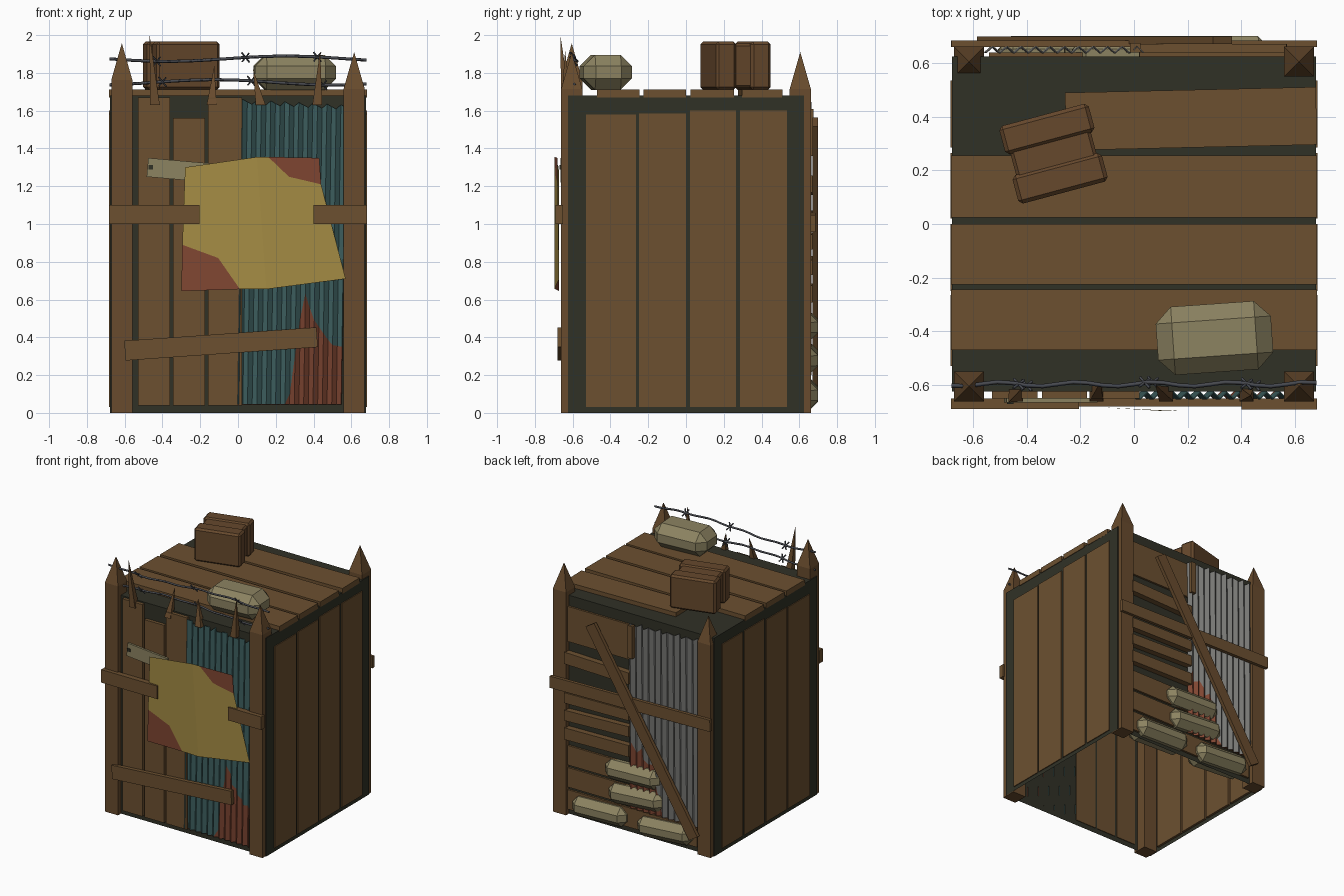
import bpy, bmesh, math
from mathutils import Matrix, Vector, Euler

if "Cube" in bpy.data.objects:
    bpy.data.objects.remove(bpy.data.objects["Cube"])


def mat(name, r, g, b):
    lin = lambda c: ((c / 255 + 0.055) / 1.055) ** 2.4
    m = bpy.data.materials.new(name)
    m.diffuse_color = (lin(r), lin(g), lin(b), 1)
    m.use_nodes = True
    m.node_tree.nodes["Principled BSDF"].inputs["Base Color"].default_value = m.diffuse_color
    return m


WOOD = mat("plank_brown", 108, 80, 48)
POST = mat("post_brown", 104, 75, 45)
CRATE = mat("crate_brown", 102, 72, 44)
DARK = mat("dark_core", 48, 49, 38)
TEAL = mat("teal_paint", 66, 102, 102)
RUST = mat("rust_red", 128, 70, 50)
YELLOW = mat("yellow_paint", 165, 140, 68)
CANVAS = mat("sandbag_beige", 140, 131, 97)
GREY = mat("bare_metal", 118, 118, 115)
WIRE = mat("wire_steel", 72, 74, 80)


def finish(name, bm, *mats):
    me = bpy.data.meshes.new(name)
    bm.to_mesh(me)
    bm.free()
    for m in mats:
        me.materials.append(m)
    ob = bpy.data.objects.new(name, me)
    bpy.context.collection.objects.link(ob)
    return ob


def box(name, c, size, m, rot=(0, 0, 0), bevel=0):
    bm = bmesh.new()
    bmesh.ops.create_cube(bm, size=1)
    bmesh.ops.scale(bm, vec=size, verts=bm.verts)
    if bevel:
        bmesh.ops.bevel(bm, geom=bm.edges[:], offset=bevel, segments=1, affect='EDGES')
    R = Euler([math.radians(a) for a in rot]).to_matrix().to_4x4()
    bm.transform(Matrix.Translation(c) @ R)
    return finish(name, bm, m)


def span(name, x, y, z, m, rot=(0, 0, 0)):
    # box from its ranges on each axis
    r = (x, y, z)
    return box(name, [(a + b) / 2 for a, b in r], [b - a for a, b in r], m, rot)


def interp(pts, x):
    for (x0, h0), (x1, h1) in zip(pts, pts[1:]):
        if x0 <= x <= x1:
            return h0 + (h1 - h0) * (x - x0) / (x1 - x0)
    return pts[0][1] if x < pts[0][0] else pts[-1][1]


def corrugated(name, x0, x1, z0, z1, y, paint, rust, lean, n=22):
    # folded sheet, lower part rusted below the height curve
    bm = bmesh.new()
    rows = []
    for i in range(n + 1):
        x = x0 + (x1 - x0) * i / n
        yy = y + (0.012 if i % 2 else -0.012)
        h = max(interp(rust, x), z0 + 0.002)
        top = z1 - 0.012 * (i % 3) - 0.03 * i / n
        rows.append([bm.verts.new((x + lean * z, yy, z)) for z in (z0, h, top)])
    for a, b in zip(rows, rows[1:]):
        for k in (0, 1):
            f = bm.faces.new((a[k], b[k], b[k + 1], a[k + 1]))
            f.material_index = 1 - k
    bmesh.ops.recalc_face_normals(bm, faces=bm.faces)
    bmesh.ops.solidify(bm, geom=bm.faces[:], thickness=0.004)
    return finish(name, bm, paint, RUST)


def tube(name, pts, r, m):
    # thin four-sided rod through points
    cu = bpy.data.curves.new(name, 'CURVE')
    cu.dimensions = '3D'
    cu.bevel_depth, cu.bevel_resolution, cu.use_fill_caps = r, 0, True
    sp = cu.splines.new('POLY')
    sp.points.add(len(pts) - 1)
    for p, q in zip(sp.points, pts):
        p.co = (*q, 1)
    cu.materials.append(m)
    ob = bpy.data.objects.new(name, cu)
    bpy.context.collection.objects.link(ob)


# dark core, open underneath
core = bmesh.new()
bmesh.ops.create_cube(core, size=1)
bmesh.ops.scale(core, vec=(1.355, 1.25, 1.68), verts=core.verts)
bmesh.ops.translate(core, vec=(0, 0, 0.84), verts=core.verts)
bmesh.ops.delete(core, geom=[f for f in core.faces if f.normal.z < -0.5], context='FACES_ONLY')
finish("core_shell", core, DARK)

# pointed corner posts
for name, sx, sy, tip in (("front_left", -1, -1, 1.957), ("front_right", 1, -1, 1.91),
                          ("back_left", -1, 1, 1.83), ("back_right", 1, 1, 1.91)):
    bm = bmesh.new()
    bmesh.ops.create_cube(bm, size=1)
    for v in bm.verts:
        v.co = (sx * 0.615 + v.co.x * 0.112, sy * 0.605 + v.co.y * 0.112,
                tip - 0.195 if v.co.z > 0 else 0)
    top = [f for f in bm.faces if f.normal.z > 0.5]
    verts = bmesh.ops.poke(bm, faces=top)["verts"]
    verts[0].co.z = tip
    finish(name + "_post", bm, POST)

# side wall planks, mirrored
for s, side in ((1, "right"), (-1, "left")):
    for i, (a, b, t) in enumerate(((-0.53, -0.265, 1.58), (-0.25, 0, 1.585),
                                   (0.02, 0.265, 1.6), (0.285, 0.535, 1.6))):
        span(f"{side}_wall_plank_{i}", sorted((s * 0.66, s * 0.684)), (a, b), (0.03, t), WOOD)

# roof planks
for i, (a, b) in enumerate(((-0.47, -0.245), (-0.225, 0), (0.025, 0.255))):
    span(f"roof_plank_{i}", (-0.682, 0.682), (a, b), (1.67, 1.712), WOOD)
span("roof_plank_short", (-0.255, 0.68), (0.285, 0.5), (1.67, 1.712), WOOD, (0, 0, 1.3))

# front wall planks and teal sheet
for i, (a, b, t) in enumerate(((-0.53, -0.36, 1.67), (-0.343, -0.175, 1.56), (-0.158, 0.02, 1.67))):
    span(f"front_plank_{i}", (a, b), (-0.65, -0.62), (0.04, t), WOOD)
corrugated("front_teal_sheet", 0.0, 0.545, 0.045, 1.66, -0.642, TEAL,
           [(0.265, 0.04), (0.34, 0.65), (0.39, 0.5), (0.49, 0.36), (0.545, 0.35)], 0.015)

# bent yellow plate with red corners
P = [(-0.28, 1.3), (0.1, 1.355), (0.15, 0.655), (0.01, 0.655), (-0.105, 0.82), (-0.295, 0.89),
     (0.16, 1.355), (0.27, 1.25), (0.44, 1.21), (0.57, 0.71), (0.43, 1.35), (-0.3, 0.645)]
bm = bmesh.new()
V = [bm.verts.new((x, -0.698 + 0.06 * abs(x - 0.125), z)) for x, z in P]
for idx, red in (((0, 5, 4, 3, 2, 1), 0), ((1, 2, 9, 8, 7, 6), 0), ((6, 7, 8, 10), 1), ((5, 11, 3, 4), 1)):
    bm.faces.new([V[i] for i in idx]).material_index = red
bmesh.ops.solidify(bm, geom=bm.faces[:], thickness=0.012)
finish("front_plate", bm, YELLOW, RUST)

# front straps, low board and pale slat
span("front_strap_left", (-0.682, -0.205), (-0.69, -0.65), (1.0, 1.1), WOOD)
span("front_strap_right", (0.4, 0.682), (-0.692, -0.65), (1.0, 1.1), WOOD)
box("front_low_board", (-0.09, -0.665, 0.365), (1.02, 0.03, 0.105), WOOD, (0, -4, 0))
box("front_pale_slat", (-0.31, -0.657, 1.285), (0.34, 0.016, 0.1), CANVAS, (0, 5, 0))
box("slat_nail", (-0.462, -0.667, 1.3), (0.024, 0.008, 0.024), DARK)

# leaning stakes along the front rim
for i, (bx, tx, ty, tz) in enumerate(((-0.44, -0.468, -0.665, 2.0), (-0.14, -0.125, -0.59, 1.84),
                                      (0.12, 0.08, -0.6, 1.82), (0.42, 0.435, -0.64, 1.92))):
    bm = bmesh.new()
    base = [bm.verts.new((bx + 0.026 * a, -0.635 + 0.026 * b, 1.63))
            for a, b in ((-1, -1), (1, -1), (1, 1), (-1, 1))]
    tip = bm.verts.new((tx, ty, tz))
    bm.faces.new(base[::-1])
    for k in range(4):
        bm.faces.new((base[k], base[(k + 1) % 4], tip))
    finish(f"stake_{i}", bm, POST)

# barbed wires
for w, (z, ph) in enumerate(((1.875, 0.3), (1.75, 2.2))):
    path = lambda x: Vector((x, -0.597 + 0.008 * math.sin(22 * x), z + 0.014 * math.sin(5 * x + ph)))
    tube(f"wire_{w}", [path(-0.68 + 1.36 * i / 24) for i in range(25)], 0.008, WIRE)
    for j, x in enumerate((-0.43, 0.04, 0.42)):
        c = path(x + 0.03 * w)
        for k, d in enumerate((Vector((0.02, 0.015, -0.025)), Vector((0.018, -0.02, 0.022)))):
            tube(f"barb_{w}_{j}_{k}", [c - d, c + d], 0.005, WIRE)

# back wall: slats, grey sheet, strap and brace
for i, (a, b, tilt) in enumerate(((1.33, 1.6, 0), (1.16, 1.25, -1.5), (0.87, 0.95, 1), (0.74, 0.82, 2),
                                  (0.59, 0.68, 1), (0.38, 0.53, 0), (0.21, 0.36, 0), (0.04, 0.19, 0))):
    low = a < 0.55
    span(f"back_slat_{i}", (-0.54 if low else 0.02, 0.57),
         (0.62, 0.64 if low or i == 0 else 0.67), (a, b), WOOD, (0, tilt, 0))
corrugated("back_grey_sheet", -0.56, 0.03, 0.2, 1.65, 0.652, GREY,
           [(-0.25, 0.2), (-0.18, 0.6), (-0.12, 0.56), (-0.08, 0.68), (-0.03, 0.62), (0.0, 0.73), (0.03, 0.6)], 0.005)
span("back_batten", (-0.015, 0.025), (0.64, 0.675), (1.36, 1.61), WOOD)
box("back_strap", (0, 0.672, 1.015), (1.364, 0.025, 0.09), WOOD, (0, 1, 0))
a, b = Vector((0.33, 0.685, 1.54)), Vector((-0.55, 0.685, 0.13))
box("back_brace", (a + b) / 2, ((a - b).length, 0.028, 0.085), POST,
    (0, -math.degrees(math.atan2(a.z - b.z, a.x - b.x)), 0))

# sandbags piled at the back and one on the roof
for i, (x, z, t) in enumerate(((0.0, 0.46, 2), (-0.03, 0.29, 4), (0.28, 0.1, 2), (-0.275, 0.1, 4))):
    box(f"back_sandbag_{i}", (x, 0.6, z), (0.46, 0.2, 0.15), CANVAS, (0, t, 0), 0.048)
box("roof_sandbag", (0.3, -0.425, 1.803), (0.43, 0.255, 0.185), CANVAS, (0, 0, 4), 0.06)

# roof crate: body with two end bands
turn = Matrix.Rotation(math.radians(15), 4, 'Z')
box("crate_body", (-0.3, 0.262, 1.838), (0.31, 0.28, 0.235), CRATE, (0, 0, 15), 0.012)
for s in (-1, 1):
    off = turn @ Vector((0, s * 0.095, 0))
    box(f"crate_band_{s}", Vector((-0.3, 0.262, 1.838)) + off, (0.345, 0.11, 0.255), CRATE, (0, 0, 15), 0.014)
